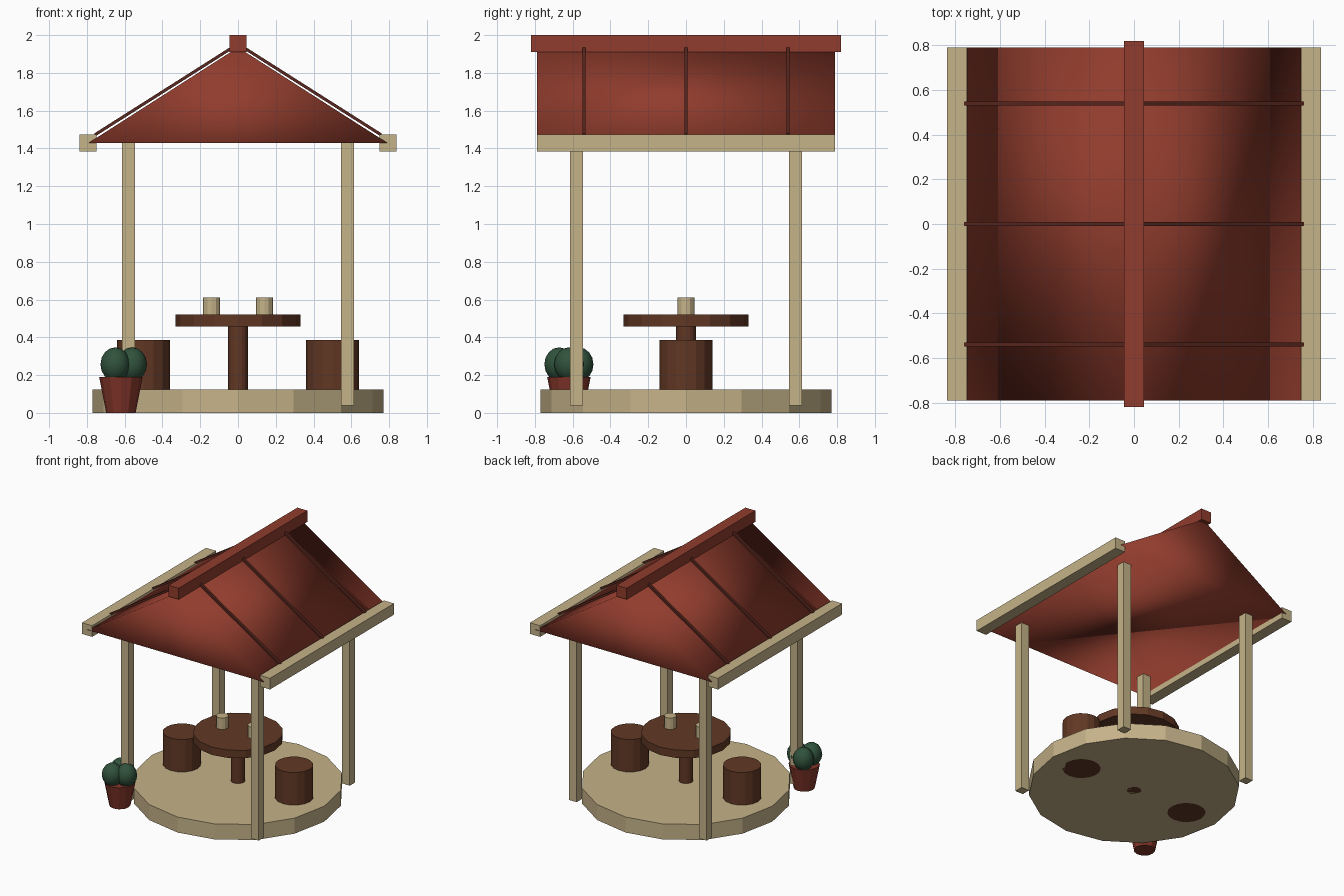
import bpy, bmesh
from math import sin, cos, radians, atan2, hypot

if "Cube" in bpy.data.objects:
    bpy.data.objects.remove(bpy.data.objects["Cube"])


def material(name, rgb):
    m = bpy.data.materials.new(name)
    m.diffuse_color = (*rgb, 1)
    m.use_nodes = True
    m.node_tree.nodes["Principled BSDF"].inputs["Base Color"].default_value = m.diffuse_color
    return m


TAN = material("pale_wood", (0.56, 0.45, 0.25))
RED = material("roof_red", (0.28, 0.045, 0.026))
DARK_RED = material("batten_red", (0.10, 0.02, 0.013))
CLAY = material("clay", (0.22, 0.035, 0.022))
BROWN = material("dark_wood", (0.12, 0.039, 0.018))
GREEN = material("leaf_green", (0.03, 0.085, 0.045))


def finish(name, mat):
    o = bpy.context.object
    o.name = name
    o.data.materials.append(mat)
    return o


def box(name, centre, size, mat, tilt=0):
    bpy.ops.mesh.primitive_cube_add(size=1, location=centre, rotation=(0, tilt, 0))
    bpy.context.object.scale = size
    return finish(name, mat)


def drum(name, x, y, z0, z1, r0, mat, sides=16, r1=None):
    bpy.ops.mesh.primitive_cone_add(vertices=sides, radius1=r0, radius2=r0 if r1 is None else r1,
                                    depth=z1 - z0, location=(x, y, (z0 + z1) / 2))
    return finish(name, mat)


# Round floor and corner posts
drum("floor", 0, 0, 0, 0.125, 0.77, TAN)
for x in (-0.58, 0.58):
    for y in (-0.58, 0.58):
        box("post", (x, y, 0.745), (0.07, 0.07, 1.41), TAN)

# Roof: closed triangular prism
bm = bmesh.new()
gable = bm.faces.new([bm.verts.new((x, -0.79, z))
                      for x, z in ((-0.79, 1.43), (0.79, 1.43), (0, 1.935))])
ext = bmesh.ops.extrude_face_region(bm, geom=[gable], use_keep_orig=True)
bmesh.ops.translate(bm, vec=(0, 1.58, 0),
                    verts=[v for v in ext["geom"] if isinstance(v, bmesh.types.BMVert)])
bmesh.ops.recalc_face_normals(bm, faces=bm.faces)
mesh = bpy.data.meshes.new("roof")
bm.to_mesh(mesh)
bm.free()
mesh.materials.append(RED)
mesh.shade_smooth()
roof = bpy.data.objects.new("roof", mesh)
bpy.context.collection.objects.link(roof)

# Ridge beam, eave beams and roof battens
box("ridge_beam", (0, 0, 1.955), (0.09, 1.64, 0.09), RED)
dx, dz = 0.72, 0.457
for s in (-1, 1):
    box("eave_beam", (s * 0.793, 0, 1.43), (0.09, 1.58, 0.09), TAN)
    for y in (-0.54, 0, 0.54):
        box("roof_batten", (s * 0.397, y, 1.701), (hypot(dx, dz), 0.018, 0.016),
            DARK_RED, s * atan2(dz, dx))

# Table, stools and cups
drum("table_pedestal", 0, 0, 0, 0.46, 0.053, BROWN)
drum("table_top", 0, 0, 0.457, 0.52, 0.33, BROWN)
for s in (-1, 1):
    drum("stool", s * 0.5, 0, 0, 0.387, 0.14, BROWN)
    drum("cup", s * 0.14, 0, 0.52, 0.612, 0.045, TAN, 12)

# Potted plant at the front left corner
px, py = -0.62, -0.62
drum("plant_pot", px, py, 0, 0.19, 0.078, CLAY, 12, 0.115)
for a in (0, 120, 240):
    bpy.ops.mesh.primitive_uv_sphere_add(
        segments=12, ring_count=8, radius=1,
        location=(px + 0.06 * cos(radians(a)), py + 0.06 * sin(radians(a)), 0.257))
    bpy.context.object.scale = (0.078, 0.078, 0.09)
    bpy.ops.object.shade_smooth()
    finish("plant_leaf", GREEN)
